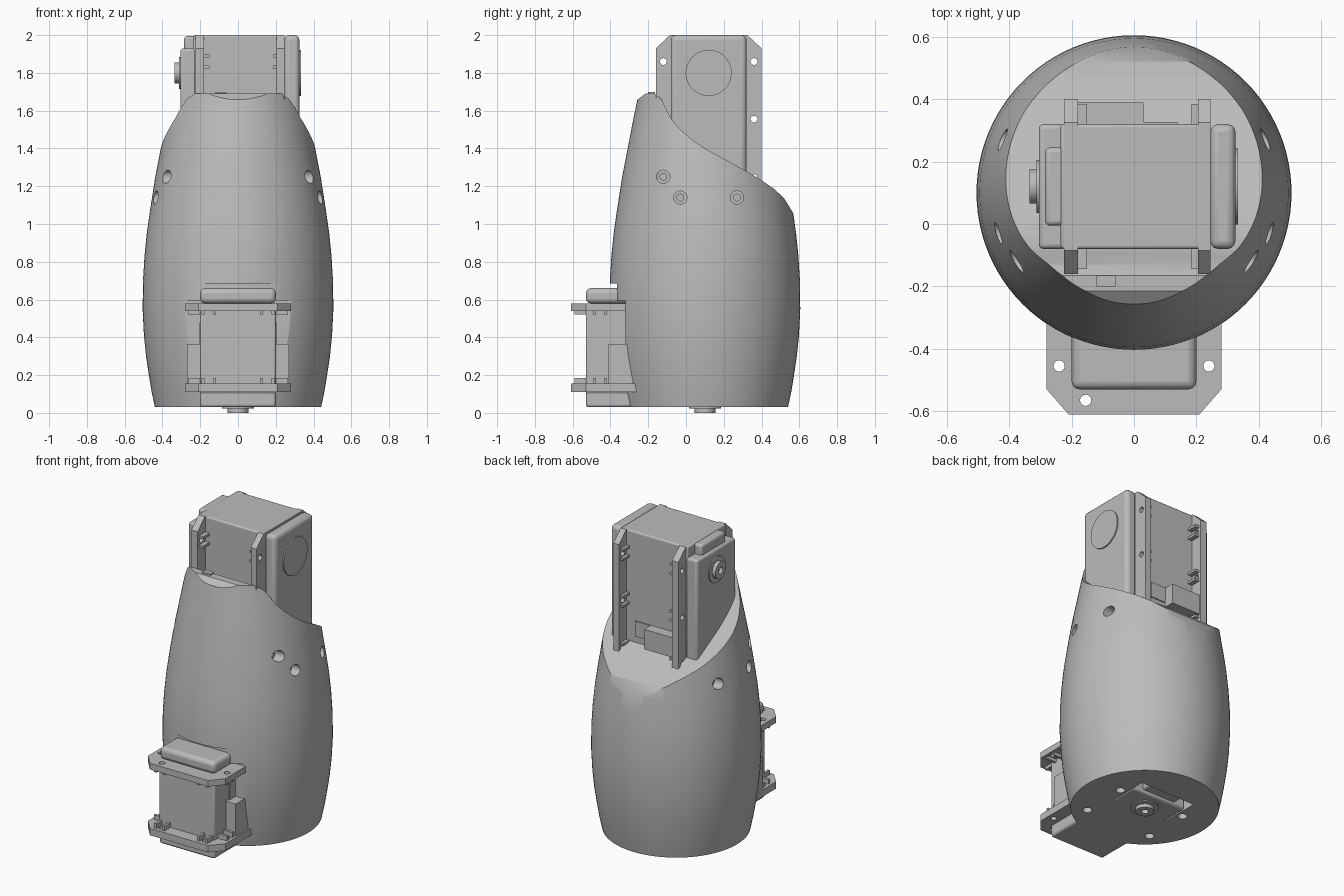
import bpy, bmesh
from math import pi, sqrt, radians
from mathutils import Matrix, Vector

cube = bpy.data.objects.get("Cube")
if cube:
    bpy.data.objects.remove(cube)

grey = bpy.data.materials.new("plastic_grey")
grey.use_nodes = True
grey.diffuse_color = (0.5, 0.5, 0.5, 1)
grey.node_tree.nodes["Principled BSDF"].inputs["Base Color"].default_value = (0.5, 0.5, 0.5, 1)


def finish(name, bm, bevel=0):
    bmesh.ops.recalc_face_normals(bm, faces=bm.faces)
    mesh = bpy.data.meshes.new(name)
    bm.to_mesh(mesh)
    bm.free()
    mesh.materials.append(grey)
    ob = bpy.data.objects.new(name, mesh)
    bpy.context.scene.collection.objects.link(ob)
    if bevel:
        mod = ob.modifiers.new("bevel", 'BEVEL')
        mod.width, mod.segments, mod.limit_method = bevel, 3, 'ANGLE'
    return ob


def activate(ob):
    bpy.ops.object.select_all(action='DESELECT')
    ob.select_set(True)
    bpy.context.view_layer.objects.active = ob


def smooth(ob, angle=30):
    activate(ob)
    bpy.ops.object.shade_smooth_by_angle(angle=radians(angle))


def cut(ob, cutter):
    mod = ob.modifiers.new("cut", 'BOOLEAN')
    mod.operation, mod.solver, mod.object = 'DIFFERENCE', 'EXACT', cutter
    activate(ob)
    bpy.ops.object.modifier_apply(modifier=mod.name)
    bpy.data.objects.remove(cutter)


def same(p):
    return p


def add_box(bm, u, w, t, place=same):
    verts = bmesh.ops.create_cube(bm, size=1)["verts"]
    for v in verts:
        v.co = place(Vector([(r[0] + r[1]) / 2 + c * (r[1] - r[0])
                             for r, c in zip((u, w, t), v.co)]))


def add_cyl(bm, radius, centre, depth, axis='Z', place=same, seg=32):
    rot = Matrix.Rotation(pi / 2, 4, 'Y') if axis == 'X' else Matrix()
    verts = bmesh.ops.create_cone(bm, cap_ends=True, segments=seg, radius1=radius, radius2=radius,
                                  depth=depth, matrix=Matrix.Translation(centre) @ rot)["verts"]
    for v in verts:
        v.co = place(v.co.copy())


def add_prism(bm, points, lo, hi, place):
    face = bm.faces.new([bm.verts.new(place(Vector((a, b, lo)))) for a, b in points])
    new = bmesh.ops.extrude_face_region(bm, geom=[face])["geom"]
    shift = place(Vector((0, 0, hi))) - place(Vector((0, 0, lo)))
    bmesh.ops.translate(bm, vec=shift, verts=[v for v in new if isinstance(v, bmesh.types.BMVert)])


def box(name, u, w, t, place=same, bevel=0):
    bm = bmesh.new()
    add_box(bm, u, w, t, place)
    ob = finish(name, bm, bevel)
    if bevel:
        smooth(ob)
    return ob


def disc(name, radius, lo, hi, place):
    bm = bmesh.new()
    add_cyl(bm, radius, (0, 0, (lo + hi) / 2), hi - lo, place=place, seg=48)
    ob = finish(name, bm)
    smooth(ob)
    return ob


# Mounting hole positions: across the motor, and along it from the output shaft
HOLES = [(s * u, w) for s in (-1, 1)
         for u, w in ((0.24, -0.06), (0.24, 0.245), (0.24, 0.555), (0.155, 0.665))]


def motor(prefix, place):
    box(prefix + "_body", (-0.2, 0.2), (-0.2, 0.63), (-0.235, 0.24), place, 0.01)
    box(prefix + "_end_cover", (-0.2, 0.2), (-0.2, 0.63), (0.245, 0.325), place, 0.025)
    box(prefix + "_gear_cover", (-0.2, 0.2), (-0.13, 0.63), (-0.305, -0.22), place, 0.015)
    box(prefix + "_gear_hump", (-0.125, 0.125), (-0.195, -0.1), (-0.285, -0.22), place, 0.015)
    # Two flanges with chamfered corners and screw holes
    half = [(0.205, -0.2), (0.28, -0.13), (0.28, 0.63), (0.21, 0.71)]
    outline = half + [(-u, w) for u, w in reversed(half)]
    for label, lo, hi in (("gear", -0.225, -0.18), ("end", 0.205, 0.245)):
        bm = bmesh.new()
        add_prism(bm, outline, lo, hi, place)
        flange = finish(f"{prefix}_{label}_flange", bm)
        bm = bmesh.new()
        for u, w in HOLES:
            add_cyl(bm, 0.018, (u, w, lo), 0.2, place=place, seg=20)
        cut(flange, finish("hole_cutter", bm))
        smooth(flange)
    # Lugs behind the screw holes
    bm = bmesh.new()
    for u, w in HOLES:
        along_end = w > 0.6
        for off in (-0.03, 0.03):
            for t in ((-0.18, -0.15), (0.185, 0.205)):
                if along_end:
                    add_box(bm, (u + off - 0.008, u + off + 0.008), (0.63, 0.69), t, place)
                else:
                    side = sorted((u * 0.83, u * 1.1))
                    add_box(bm, side, (w + off - 0.008, w + off + 0.008), t, place)
    finish(prefix + "_lugs", bm)
    # Cable sockets on both long sides
    for side, s in (("left", 1), ("right", -1)):
        box(f"{prefix}_{side}_socket", sorted((s * 0.19, s * 0.27)), (0.38, 0.51), (-0.18, 0.03), place)
        box(f"{prefix}_{side}_plate", sorted((s * 0.19, s * 0.207)), (0.38, 0.48), (0.03, 0.14), place)
    # Output shaft and the round label on the far end
    disc(prefix + "_shaft_collar", 0.085, -0.312, -0.3, place)
    shaft = disc(prefix + "_shaft", 0.055, -0.335, -0.28, place)
    bm = bmesh.new()
    add_cyl(bm, 0.022, (0, 0, -0.335), 0.05, place=place)
    cut(shaft, finish("shaft_cutter", bm))
    smooth(shaft)
    disc(prefix + "_round_plate", 0.122, 0.32, 0.333, place)


motor("upper_motor", lambda p: Vector((p.z, 0.12 + p.x, 1.8 - p.y)))
motor("lower_motor", lambda p: Vector((p.x, 0.1 - p.y, p.z + 0.335)))

# Barrel shaped shell, turned about a vertical axis
profile = [(0.44, 0.03), (0.457, 0.11), (0.472, 0.2), (0.487, 0.3), (0.498, 0.41), (0.505, 0.55),
           (0.503, 0.7), (0.495, 0.83), (0.483, 0.95), (0.466, 1.07), (0.438, 1.25),
           (0.403, 1.43), (0.38, 1.55), (0.355, 1.67), (0.338, 1.76)]
bm = bmesh.new()
SEG = 96
rings = []
for r, z in profile:
    ring = bmesh.ops.create_circle(bm, segments=SEG, radius=r,
                                   matrix=Matrix.Translation((0, 0.1, z)))["verts"]
    rings.append(ring)
for a, b in zip(rings, rings[1:]):
    for i in range(SEG):
        j = (i + 1) % SEG
        bm.faces.new((a[i], a[j], b[j], b[i]))
bm.faces.new(rings[0])
bm.faces.new(rings[-1])
shell = finish("shell", bm)

# Sweeping cut across the top
bm = bmesh.new()
curve = [(-0.6, 1.66), (-0.255, 1.66), (-0.215, 1.69), (-0.165, 1.69), (-0.13, 1.66), (-0.08, 1.56),
         (-0.04, 1.51), (0.02, 1.455), (0.1, 1.4), (0.2, 1.345), (0.3, 1.29), (0.4, 1.232),
         (0.47, 1.183), (0.52, 1.135), (0.56, 1.07), (0.62, 0.95), (0.8, 0.9), (0.8, 2), (-0.6, 2)]
add_prism(bm, curve, -0.8, 0.8, lambda p: Vector((p.z, p.x, p.y)))
cut(shell, finish("top_cutter", bm))

# Recesses around the lower motor
for u, w, t in (((-0.29, 0.29), (-0.8, -0.32), (0.1, 0.595)),
                ((-0.205, 0.205), (-0.8, -0.365), (0.5, 0.685)),
                ((-0.2, 0.2), (0.05, 0.31), (-0.1, 0.11))):
    cut(shell, box("recess_cutter", u, w, t))

# Countersunk screw holes in both sides and the base
bm = bmesh.new()
for y, z, r in ((-0.12, 1.25, 0.438), (-0.03, 1.14, 0.455), (0.27, 1.14, 0.455)):
    x = sqrt(r * r - (y - 0.1) ** 2)
    for s in (-1, 1):
        add_cyl(bm, 0.035, (s * (x + 0.06), y, z), 0.22, 'X')
cut(shell, finish("side_hole_cutter", bm))
bm = bmesh.new()
for y, z, r in ((-0.12, 1.25, 0.438), (-0.03, 1.14, 0.455), (0.27, 1.14, 0.455)):
    x = sqrt(r * r - (y - 0.1) ** 2)
    for s in (-1, 1):
        add_cyl(bm, 0.018, (s * x, y, z), 0.22, 'X', seg=20)
for u, w in HOLES:
    if w < 0.5:
        add_cyl(bm, 0.028, (u, 0.1 - w, 0.03), 0.12)
cut(shell, finish("screw_cutter", bm))
smooth(shell)

# Small tab on the front rim
box("rim_tab", (-0.12, -0.06), (-0.2, -0.165), (1.65, 1.7))
